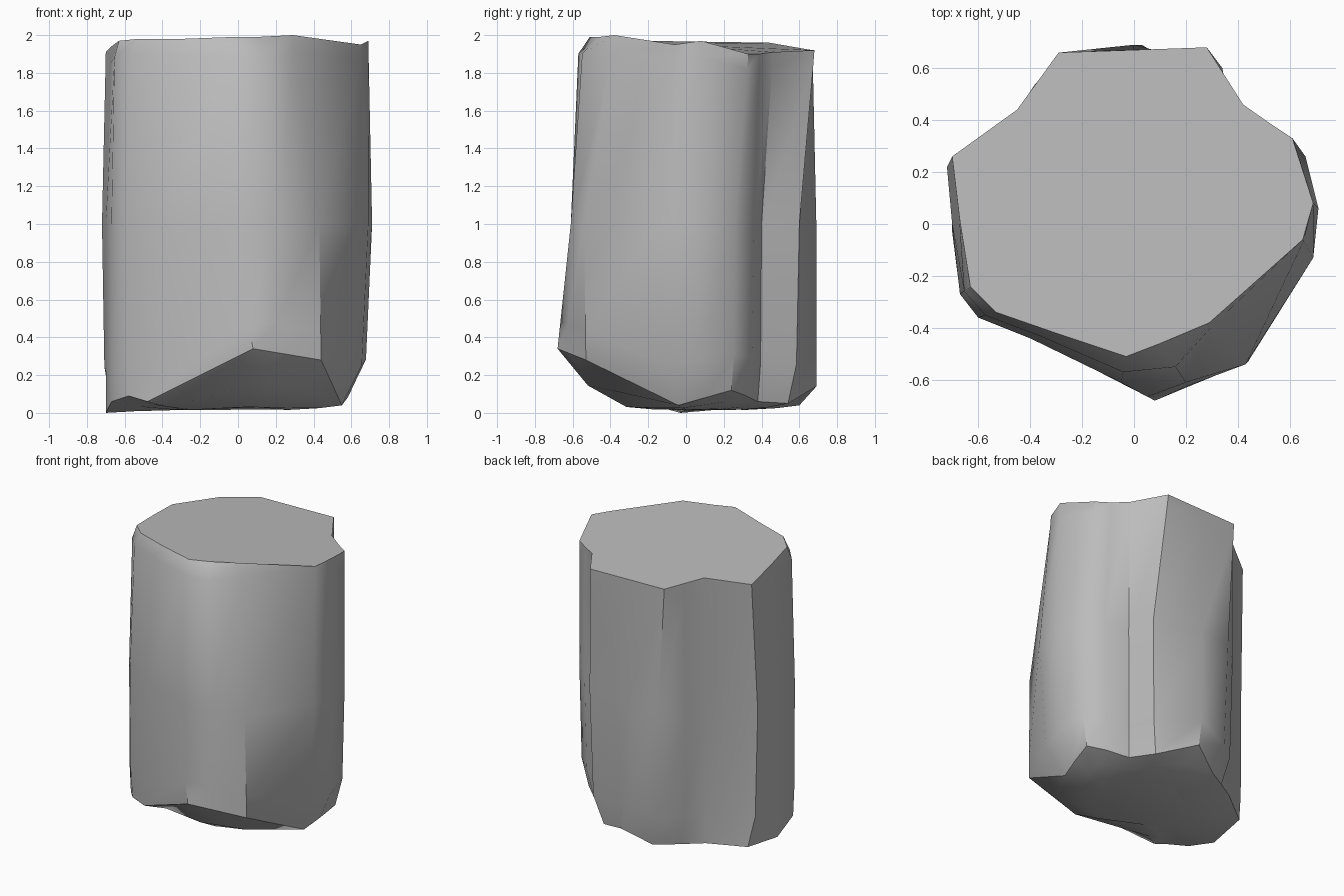
import bpy, bmesh, math
from mathutils import Vector

WAIST_HEIGHT = 1.0
BASE_CENTRE = Vector((0, .05, .015))

# Upright ridges of the stone, counter-clockwise from the front:
# foot (x, y, z), waist (x, y), rim (x, y, z), softened top edge
RIDGES = [
    ((.08, -.68, .34), (-.05, -.61), (-.03, -.51, 1.99), True),
    ((.2, -.63, .32), (.2, -.61), (.1, -.46, 1.99), True),
    ((.44, -.53, .28), (.43, -.54), (.29, -.38, 2.0), False),
    ((.55, -.04, .04), (.69, -.13), (.65, -.06, 1.95), False),
    ((.58, .1, .08), (.71, .06), (.69, .08, 1.97), False),
    ((.6, .24, .12), (.66, .26), (.61, .33, 1.9), False),
    ((.5, .32, .09), (.55, .36), (.52, .39, 1.9), False),
    ((.36, .38, .06), (.38, .4), (.42, .46, 1.91), False),
    ((.27, .54, .05), (.34, .6), (.28, .68, 1.92), False),
    ((.03, .69, .14), (0, .69), (0, .67, 1.92), False),
    ((-.16, .6, .04), (-.24, .66), (-.29, .66, 1.92), False),
    ((-.31, .51, .05), (-.38, .54), (-.37, .55, 1.94), False),
    ((-.45, .42, .06), (-.43, .4), (-.45, .44, 1.96), False),
    ((-.67, .26, .03), (-.72, .22), (-.7, .26, 1.91), False),
    ((-.7, -.03, 0), (-.7, 0), (-.67, .01, 1.94), False),
    ((-.67, -.25, .06), (-.67, -.27), (-.63, -.24, 1.97), True),
    ((-.58, -.36, .09), (-.6, -.36), (-.53, -.34, 1.98), True),
    ((-.48, -.37, .06), (-.4, -.44), (-.3, -.42, 1.98), True),
]


def between(start, end, across, upward):
    """Blend two points, with separate amounts for plan and height."""
    point = start.lerp(end, across)
    point.z = start.z + (end.z - start.z) * upward
    return point


def ridge_points(foot, waist, rim, softened):
    """All points of one ridge, from the underside up to the rim."""
    foot, rim = Vector(foot), Vector(rim)
    waist = Vector((*waist, WAIST_HEIGHT))
    keel = between(foot, BASE_CENTRE, .5, .95)
    heel = between(foot, BASE_CENTRE, .22, .6)
    # Low feet are undercut, high ones run straight up
    flare = between(foot, waist, .75 if foot.z < .2 else .22, .22)
    shoulder = between(rim, waist, .6 if softened else .08, .09)
    return [keel, heel, foot, flare, waist, shoulder, rim]


def make_material(name, colour):
    material = bpy.data.materials.new(name)
    material.use_nodes = True
    material.diffuse_color = colour
    shader = next(n for n in material.node_tree.nodes if n.type == 'BSDF_PRINCIPLED')
    shader.inputs["Base Color"].default_value = colour
    return material


def build_stone():
    bm = bmesh.new()
    columns = [[bm.verts.new(p) for p in ridge_points(*ridge)] for ridge in RIDGES]

    # Underside slopes and side walls
    for left, right in zip(columns, columns[1:] + columns[:1]):
        for i in range(len(left) - 1):
            bm.faces.new((left[i], right[i], right[i + 1], left[i + 1]))

    # Flat bottom and cut top
    bm.faces.new([column[0] for column in reversed(columns)])
    bm.faces.new([column[-1] for column in columns])

    bmesh.ops.recalc_face_normals(bm, faces=bm.faces[:])
    mesh = bpy.data.meshes.new("stone_column")
    bm.to_mesh(mesh)
    bm.free()
    stone = bpy.data.objects.new("stone_column", mesh)
    bpy.context.collection.objects.link(stone)
    return stone


default_cube = bpy.data.objects.get("Cube")
if default_cube:
    bpy.data.objects.remove(default_cube, do_unlink=True)

stone = build_stone()
stone.data.materials.append(make_material("stone_grey", (.5, .5, .5, 1)))

# Smooth worn faces, keep the sharp breaks
bpy.ops.object.select_all(action='DESELECT')
stone.select_set(True)
bpy.context.view_layer.objects.active = stone
bpy.ops.object.shade_smooth_by_angle(angle=math.radians(36))
